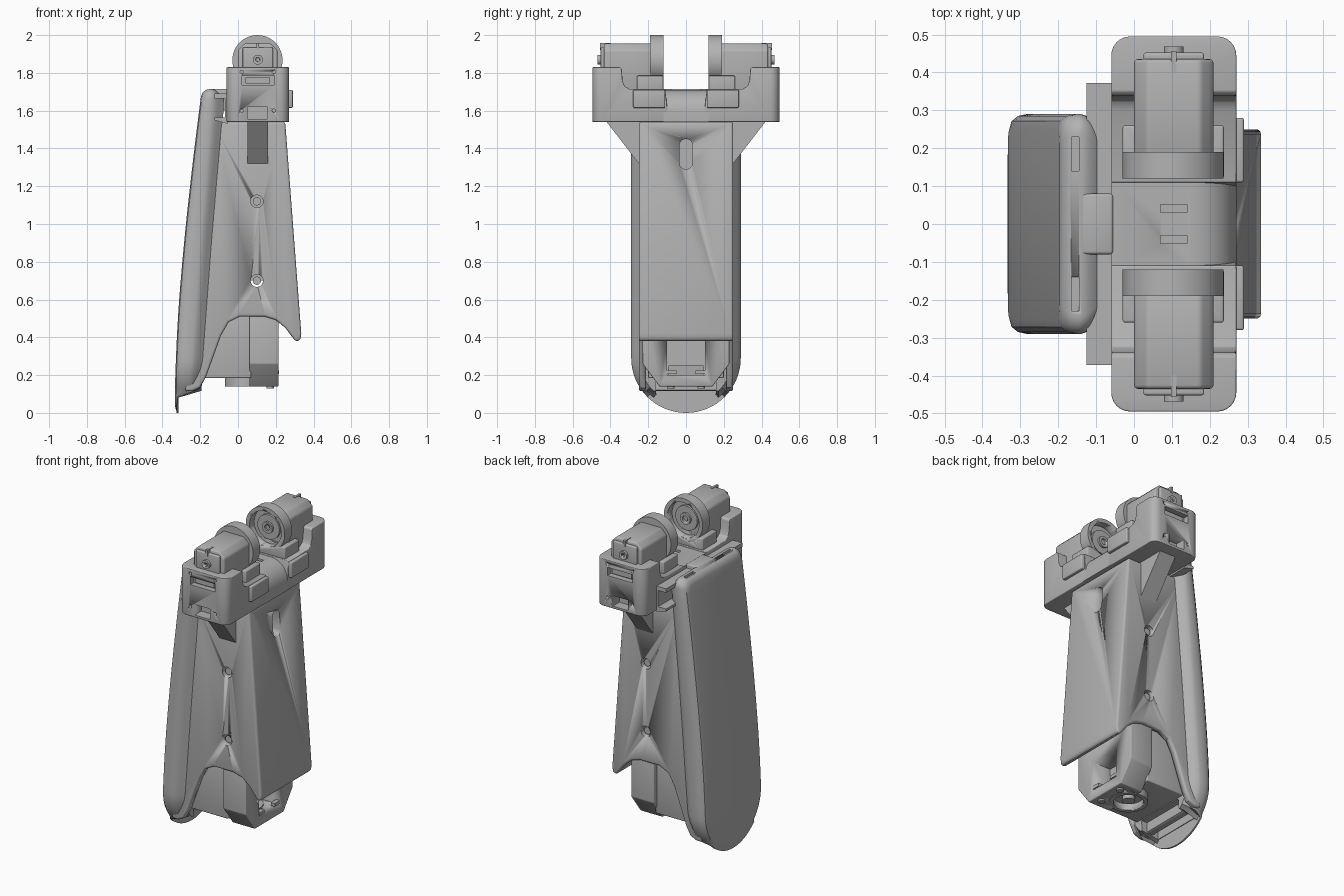
import bpy, bmesh, math
from mathutils import Vector

if "Cube" in bpy.data.objects:
    bpy.data.objects.remove(bpy.data.objects["Cube"], do_unlink=True)

grey = bpy.data.materials.new("machine_grey")
grey.use_nodes = True
grey.diffuse_color = (0.45, 0.45, 0.45, 1)
grey.node_tree.nodes["Principled BSDF"].inputs["Base Color"].default_value = grey.diffuse_color


def activate(ob):
    bpy.ops.object.select_all(action='DESELECT')
    ob.select_set(True)
    bpy.context.view_layer.objects.active = ob


def finish(name, bm, bevel=0, segments=3, smooth=True):
    bmesh.ops.recalc_face_normals(bm, faces=bm.faces)
    me = bpy.data.meshes.new(name)
    bm.to_mesh(me)
    bm.free()
    me.materials.append(grey)
    ob = bpy.data.objects.new(name, me)
    bpy.context.collection.objects.link(ob)
    activate(ob)
    if bevel:
        mod = ob.modifiers.new("bevel", 'BEVEL')
        mod.width, mod.segments, mod.limit_method = bevel, segments, 'ANGLE'
        mod.angle_limit = math.radians(35)
        bpy.ops.object.modifier_apply(modifier=mod.name)
    if smooth:
        bpy.ops.object.shade_smooth_by_angle(angle=math.radians(32))
    return ob


def prism(name, pts, axis, a, b, bevel=0, rounded=None, radius=0.05):
    """Extrude a closed outline along an axis from a to b."""
    place = {'x': lambda p, t: (t, p[0], p[1]),
             'y': lambda p, t: (p[0], t, p[1]),
             'z': lambda p, t: (p[0], p[1], t)}[axis]
    bm = bmesh.new()
    face = bm.faces.new([bm.verts.new(place(p, a)) for p in pts])
    grown = bmesh.ops.extrude_face_region(bm, geom=[face], use_keep_orig=True)
    step = Vector(place((0, 0), b - a))
    bmesh.ops.translate(bm, vec=step, verts=[v for v in grown["geom"] if isinstance(v, bmesh.types.BMVert)])
    if rounded:
        edges = [e for e in bm.edges if rounded(e)]
        bmesh.ops.bevel(bm, geom=edges, offset=radius, segments=6, profile=0.5, affect='EDGES')
    return finish(name, bm, bevel)


def box(name, x, y, z, bevel=0):
    y = sorted(y)
    return prism(name, [(x[0], y[0]), (x[1], y[0]), (x[1], y[1]), (x[0], y[1])], 'z', *z, bevel)


def disc(name, centre, axis, r, a, b, n=40, stretch=0):
    """Round bar along an axis; stretch turns it into an upright slot."""
    pts = []
    for i in range(n):
        t = 2 * math.pi * (i + 0.5) / n
        pts.append((centre[0] + r * math.cos(t),
                    centre[1] + r * math.sin(t) + math.copysign(stretch, math.sin(t))))
    return prism(name, pts, axis, a, b)


def cut(ob, *cutters):
    activate(ob)
    for c in cutters:
        mod = ob.modifiers.new("cut", 'BOOLEAN')
        mod.operation, mod.solver, mod.object = 'DIFFERENCE', 'EXACT', c
        bpy.ops.object.modifier_apply(modifier=mod.name)
        bpy.data.objects.remove(c, do_unlink=True)


def lerp(table, z):
    for (z0, x0), (z1, x1) in zip(table, table[1:]):
        if z <= z1:
            return x0 + (x1 - x0) * max(0, (z - z0) / (z1 - z0))
    return table[-1][1]


# Curved calf shield: stacked rings of one outline, capped across the width
OUTER = [(0, -.335), (.2, -.332), (.4, -.324), (.6, -.312), (.8, -.295), (1, -.276),
         (1.2, -.254), (1.4, -.231), (1.6, -.206), (1.72, -.19)]
INNER = [(.1, -.25), (.5, -.22), (.9, -.19), (1.54, -.135), (1.72, -.127)]
W, TOP = 0.29, 1.715


def half_outline(inset):
    w = W - inset
    pts = [(w * math.sin(t), W - w * math.cos(t)) for t in [math.pi / 2 * i / 16 for i in range(17)]]
    pts[0] = (0.004, pts[0][1])
    pts += [(w, .35 + .1 * i) for i in range(13)]
    r = 0.05
    for i in range(7):
        t = math.pi / 2 * i / 6
        pts.append((w - r + r * math.cos(t), TOP - inset - r + r * math.sin(t)))
    return pts


def ring_x(side, offset, z):
    outer = lerp(OUTER, z)
    if side == 'in':
        return outer + .02 if z < .105 else lerp(INNER, z) + offset
    return outer + (min(offset, .01) if z < .105 else offset)


bm = bmesh.new()
rings = []
for side, inset, off in [('in', .045, .055), ('in', .02, .025), ('in', .006, .008), ('in', 0, -.01),
                         ('out', 0, .045), ('out', .005, .022), ('out', .018, .006), ('out', .04, 0)]:
    half = half_outline(inset)
    loop = [(y, z) for y, z in half] + [(-y, z) for y, z in reversed(half)]
    rings.append([bm.verts.new((ring_x(side, off, z), y, z)) for y, z in loop])
for a, b in zip(rings, rings[1:]):
    for i in range(len(a)):
        j = (i + 1) % len(a)
        bm.faces.new((a[i], a[j], b[j], b[i]))
for ring in (rings[0], rings[-1]):
    n = len(ring)
    for i in range(n // 2 - 1):
        bm.faces.new((ring[i], ring[i + 1], ring[n - 2 - i], ring[n - 1 - i]))
shield = finish("calf_shield", bm)
cut(shield, box("cutter", (-.31, 0), (-.16, .16), (-.1, .18)),
    *[box("cutter", (-.165, -.145), (s * .14, s * .23), (1.7, 1.8)) for s in (-1, 1)])

# Tapered leg shell with arched lower edge
leg = prism("leg_shell", [(-.14, 1.54), (.25, 1.54), (.335, .42), (.33, .385), (.305, .378), (.25, .45),
                          (.2, .492), (.14, .51), (.01, .51), (-.05, .48), (-.09, .41), (-.17, .19),
                          (-.2, .135), (-.24, .115), (-.28, .115), (-.28, .3)], 'y', -.25, .25, .018)
cutters = [box("cutter", (-.23, .3), (-.215, .215), (0, .7)),
           disc("cutter", (0, 1.37), 'x', .035, .2, .4, 24, .045)]
for s in (-1, 1):
    for z in (.7, 1.12):
        cutters.append(disc("cutter", (.1, z), 'y', .033, s * .2, s * .3, 24))
cut(leg, *cutters)
for s in (-1, 1):
    for z in (.7, 1.12):
        pin = disc("leg_screw", (.1, z), 'y', .022, s * .2, s * .235, 20)

# Ankle drive housing
ankle = prism("ankle_housing", [(-.23, .55), (-.23, .26), (-.14, .14), (.14, .14), (.23, .26), (.23, .55)],
              'x', .06, .215, .005)
cut(ankle, box("cutter", (.09, .3), (-.1, .1), (.2, .38)),
    disc("cutter", (.06, 0), 'z', .095, .1, .25))
back = box("ankle_rear_block", (-.24, .07), (-.2, .2), (.185, .55), .006)
ring = disc("ankle_ring", (.04, 0), 'z', .11, .14, .2)
cut(ring, disc("cutter", (.04, 0), 'z', .085, .1, .18))
disc("ankle_hub", (.04, 0), 'z', .035, .15, .2, 24)
for s in (-1, 1):
    disc("ankle_screw", (.17, s * .08), 'z', .02, .13, .15, 20)
    box("ankle_window_lip", (.19, .217), (s * .05, s * .1), (.205, .225))

# Saddle between the two hip mounts, rolling down towards the left side
curve = [(.15 + .12 * math.sin(t), 1.59 + .12 * math.cos(t)) for t in [math.pi / 2 * i / 10 for i in range(11)]]
saddle = prism("hip_saddle", [(-.06, 1.54), (-.06, 1.71)] + curve + [(.27, 1.54)], 'y', -.12, .12)
cut(saddle, *[box("cutter", (.07, .14), (s * .03, s * .052), (1.66, 1.8)) for s in (-1, 1)])

# Mirrored hip parts
for s in (-1, 1):
    profile = [(.1, 1.54), (.495, 1.54), (.495, 1.83), (.35, 1.83), (.34, 1.82), (.336, 1.76), (.325, 1.73),
               (.3, 1.715), (.11, 1.715), (.1, 1.62)]
    mount = prism("hip_mount", [(s * y, z) for y, z in profile], 'x', -.06, .27, .004,
                  lambda e: all(abs(v.co.y) > .49 for v in e.verts)
                  and abs(e.verts[0].co.z - e.verts[1].co.z) > .1)
    cutters = [box("cutter", (.02, .19), (s * .46, s * .6), (1.735, 1.785)),
               box("cutter", (.05, .155), (s * .43, s * .6), (1.555, 1.62))]
    for x in (.02, .19):
        for z in (1.6, 1.805):
            cutters.append(disc("cutter", (x, z), 'y', .009, s * .47, s * .6, 12))
    cut(mount, *cutters)
    box("mount_connector", (.04, .17), (s * .44, s * .475), (1.745, 1.775))

    # Gusset below the mount
    gusset = prism("hip_gusset", [(s * y, z) for y, z in [(.2, 1.54), (.42, 1.54), (.25, 1.32), (.2, 1.32)]],
                   'x', .05, .16)
    # Side clip
    box("side_clip", (.25, .29), (s * .11, s * .28), (1.615, 1.71), .006)

    # Motor body, end plate and shaft knob
    prism("hip_motor", [(0, 1.7), (.21, 1.7), (.21, 1.92), (.175, 1.955), (.035, 1.955), (0, 1.92)],
          'y', s * .18, s * .435, .01)
    box("motor_end_plate", (.025, .185), (s * .43, s * .452), (1.8, 1.935), .006)
    knob = disc("motor_knob", (.105, 1.87), 'y', .026, s * .43, s * .468, 24)
    cut(knob, disc("cutter", (.105, 1.87), 'y', .011, s * .455, s * .5, 6))
    box("motor_key", (.098, .112), (s * .4, s * .456), (1.92, 1.958))

    # Bearing ring and its seat
    seat = prism("bearing_seat", [(-.03, 1.7), (.237, 1.7), (.237, 1.785), (-.03, 1.785)],
                 'y', s * .12, s * .26, .006)
    ring = disc("bearing_ring", (.103, 1.867), 'y', .133, s * .12, s * .19, 56)
    for part in (seat, ring):
        cut(part, disc("cutter", (.103, 1.867), 'y', .108, s * .1, s * .165, 48))
    disc("bearing_plate", (.103, 1.867), 'y', .075, s * .15, s * .18, 40)
    hub = disc("bearing_hub", (.103, 1.867), 'y', .035, s * .138, s * .18, 28)
    cut(hub, disc("cutter", (.103, 1.867), 'y', .018, s * .1, s * .16, 20))

# Hinge rail joining shield and hip
prism("hinge_rail", [(-.055, 1.53), (-.125, 1.55), (-.125, 1.565), (-.07, 1.565), (-.07, 1.665),
                     (-.125, 1.665), (-.125, 1.69), (-.055, 1.69)], 'y', -.372, .372)
box("hinge_block", (-.14, -.055), (-.08, .08), (1.6, 1.715), .008)
